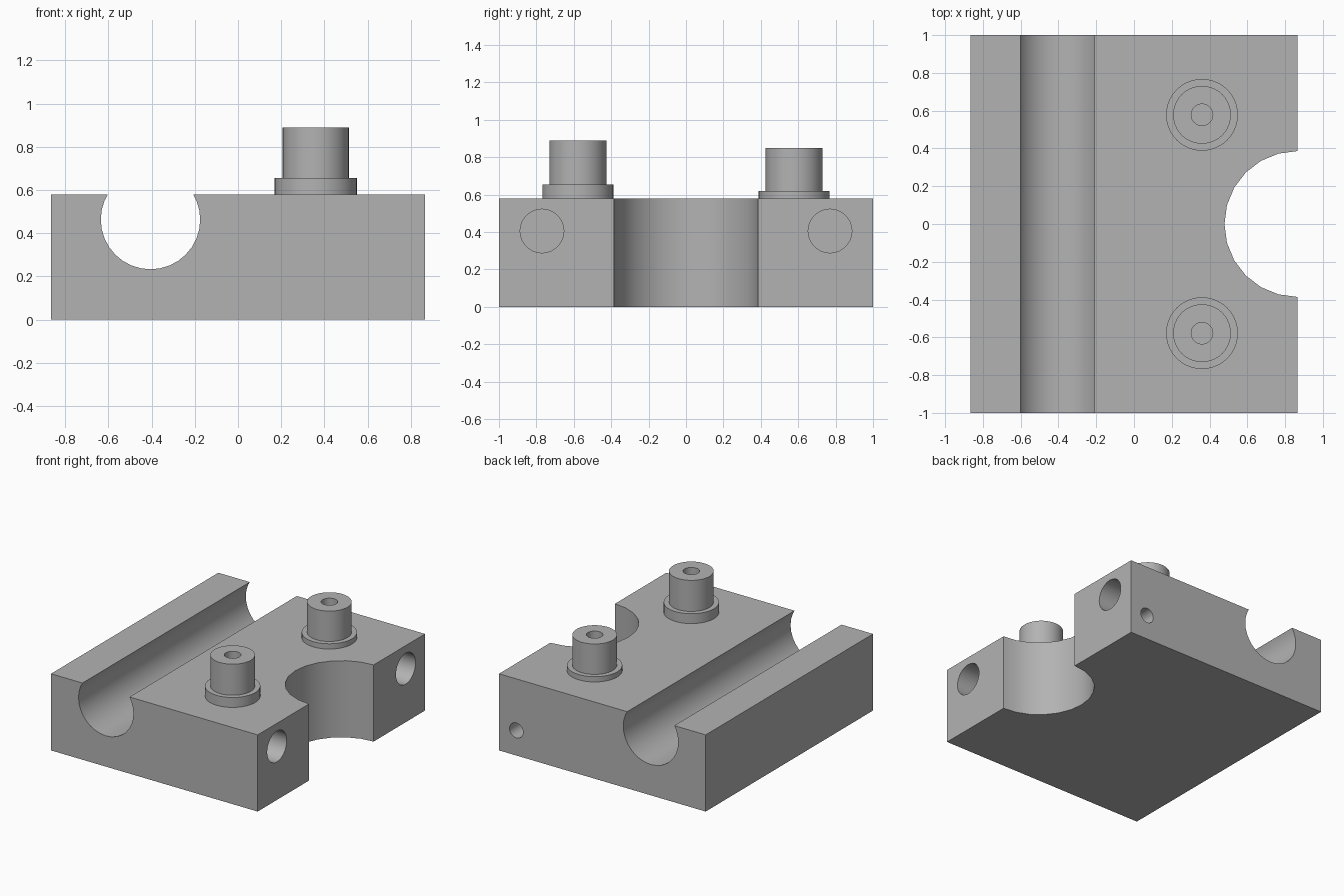
import bpy, bmesh
from math import pi
from mathutils import Matrix, Vector

if "Cube" in bpy.data.objects:
    bpy.data.objects.remove(bpy.data.objects["Cube"], do_unlink=True)

HALF_X, HALF_Y, TOP = 0.865, 1.0, 0.58

grey = bpy.data.materials.new("machined grey")
grey.use_nodes = True
grey.diffuse_color = (0.45, 0.45, 0.45, 1)
grey.node_tree.nodes["Principled BSDF"].inputs["Base Color"].default_value = grey.diffuse_color


def make_object(name, bm):
    mesh = bpy.data.meshes.new(name)
    bmesh.ops.recalc_face_normals(bm, faces=bm.faces)
    bm.to_mesh(mesh)
    bm.free()
    mesh.materials.append(grey)
    obj = bpy.data.objects.new(name, mesh)
    bpy.context.collection.objects.link(obj)
    return obj


def activate(obj):
    bpy.ops.object.select_all(action="DESELECT")
    obj.select_set(True)
    bpy.context.view_layer.objects.active = obj


def smooth(obj):
    activate(obj)
    bpy.ops.object.shade_smooth_by_angle(angle=pi / 6)


def cut_cylinder(target, name, centre, radius, length, axis, sides):
    """Bore a round opening centred on a point along an axis."""
    bm = bmesh.new()
    turn = Vector((0, 0, 1)).rotation_difference(Vector(axis)).to_matrix().to_4x4()
    bmesh.ops.create_cone(bm, cap_ends=True, segments=sides, radius1=radius,
                          radius2=radius, depth=length,
                          matrix=Matrix.Translation(centre) @ turn)
    cutter = make_object(name, bm)
    cutter.hide_render = True
    mod = target.modifiers.new(name, "BOOLEAN")
    mod.operation, mod.solver, mod.object = "DIFFERENCE", "EXACT", cutter
    activate(target)
    bpy.ops.object.modifier_apply(modifier=mod.name)
    bpy.data.objects.remove(cutter, do_unlink=True)


# Block body
bm = bmesh.new()
bmesh.ops.create_cube(bm, size=1)
bmesh.ops.scale(bm, verts=bm.verts, vec=(2 * HALF_X, 2 * HALF_Y, TOP))
bmesh.ops.translate(bm, verts=bm.verts, vec=(0, 0, TOP / 2))
block = make_object("block", bm)

# Long rod groove, side notch and blind bores
cut_cylinder(block, "groove_cutter", (-0.405, 0, 0.463), 0.23, 3, (0, 1, 0), 32)
cut_cylinder(block, "notch_cutter", (HALF_X, 0, TOP / 2), 0.386, 2, (0, 0, 1), 24)
for side in (-1, 1):
    cut_cylinder(block, "side_bore_cutter", (HALF_X, side * 0.77, 0.405),
                 0.117, 1.0, (1, 0, 0), 32)
cut_cylinder(block, "back_bore_cutter", (0.72, HALF_Y, 0.19), 0.057, 0.8, (0, 1, 0), 24)
smooth(block)


# Flanged hollow posts, turned from a half profile
def post(name, y, flange_top, post_top):
    profile = [(0.19, TOP), (0.19, flange_top), (0.153, flange_top),
               (0.153, post_top), (0.057, post_top), (0.057, TOP + 0.01), (0, TOP + 0.01)]
    bm = bmesh.new()
    verts = [bm.verts.new((r, 0, z)) for r, z in profile]
    edges = [bm.edges.new(pair) for pair in zip(verts, verts[1:])]
    bmesh.ops.spin(bm, geom=verts + edges, cent=(0, 0, 0), axis=(0, 0, 1),
                   angle=2 * pi, steps=40)
    bmesh.ops.remove_doubles(bm, verts=bm.verts, dist=0.0005)
    bmesh.ops.translate(bm, verts=bm.verts, vec=(0.36, y, 0))
    smooth(make_object(name, bm))


post("front_post", -0.578, 0.655, 0.89)
post("back_post", 0.578, 0.62, 0.85)
